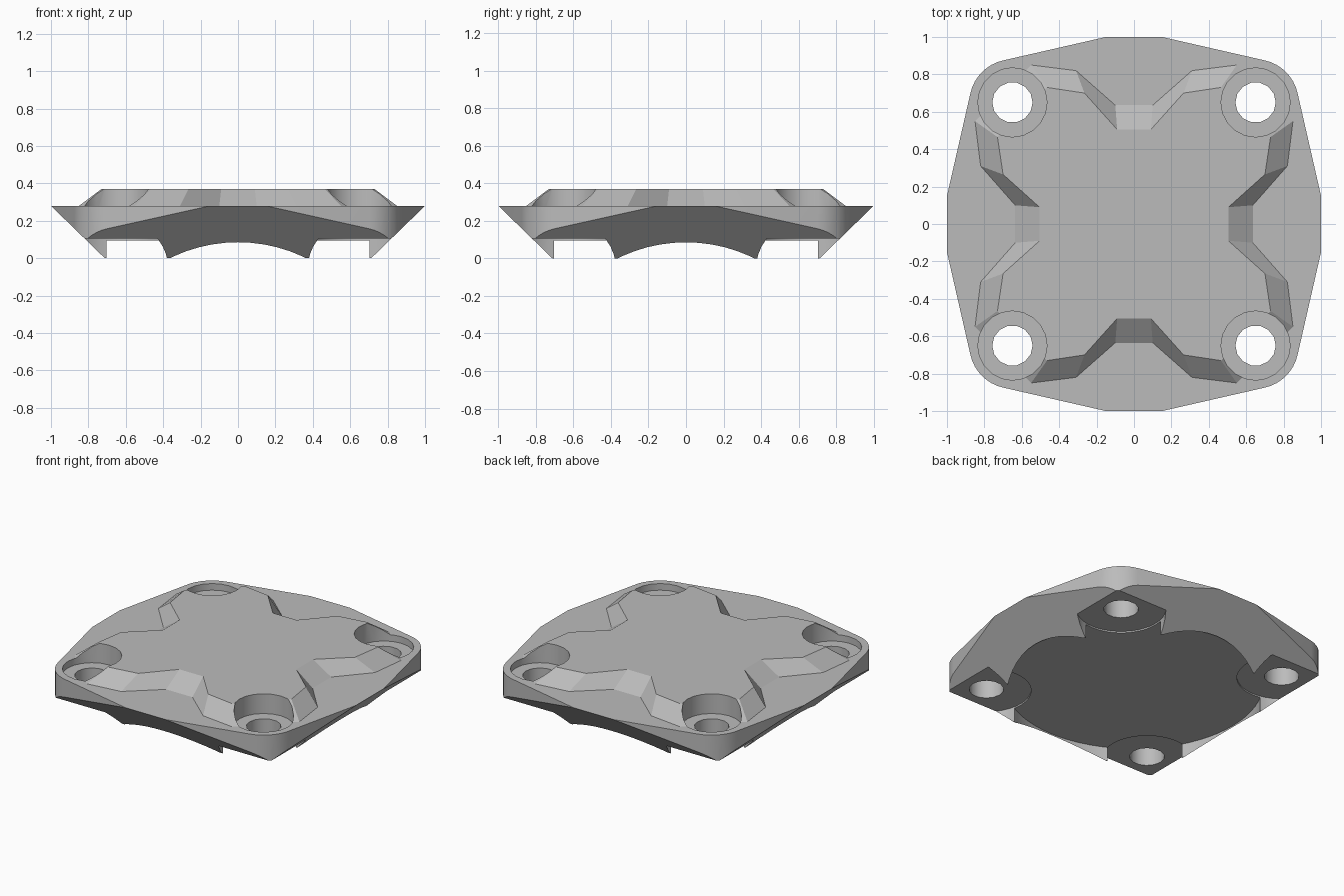
import bpy, bmesh, math
from mathutils import Matrix

if "Cube" in bpy.data.objects:
    bpy.data.objects.remove(bpy.data.objects["Cube"])

grey = bpy.data.materials.new("plain_grey")
grey.use_nodes = True
colour = (0.5, 0.5, 0.5, 1)
grey.diffuse_color = colour
grey.node_tree.nodes["Principled BSDF"].inputs["Base Color"].default_value = colour


def loft(name, rings):
    """Closed solid through (outline, height) rings of equal point count."""
    bm = bmesh.new()
    loops = [[bm.verts.new((x, y, z)) for x, y in pts] for pts, z in rings]
    bm.faces.new(loops[0])
    bm.faces.new(loops[-1])
    for low, high in zip(loops, loops[1:]):
        for i in range(len(low)):
            j = (i + 1) % len(low)
            bm.faces.new((low[i], low[j], high[j], high[i]))
    bmesh.ops.recalc_face_normals(bm, faces=bm.faces)
    mesh = bpy.data.meshes.new(name)
    bm.to_mesh(mesh)
    bm.free()
    mesh.materials.append(grey)
    obj = bpy.data.objects.new(name, mesh)
    bpy.context.collection.objects.link(obj)
    return obj


def turned(points):
    """Repeat a run of points around four quarter turns, counterclockwise."""
    out = []
    for k in range(4):
        c, s = [(1, 0), (0, 1), (-1, 0), (0, -1)][k]
        out += [(c * x - s * y, s * x + c * y) for x, y in points]
    return out


def circle(radius, count, cx=0, cy=0):
    return [(cx + radius * math.cos(math.tau * i / count),
             cy + radius * math.sin(math.tau * i / count)) for i in range(count)]


def cylinder(name, radius, low, high, count, cx=0, cy=0):
    ring = circle(radius, count, cx, cy)
    return loft(name, [(ring, low), (ring, high)])


def combine(target, tool, operation):
    """Apply a boolean and discard the tool."""
    mod = target.modifiers.new(operation, "BOOLEAN")
    mod.operation, mod.solver, mod.object = operation, "EXACT", tool
    bpy.context.view_layer.objects.active = target
    bpy.ops.object.modifier_apply(modifier=mod.name)
    bpy.data.objects.remove(tool)


RIM, TOP, PAD, BOLT = 0.28, 0.37, 0.105, 0.65

# Plate outline: shallow points at mid-sides, rounded corners around the bolts
corner = [(1.0, 0.15)]
for i in range(9):
    a = math.radians(13 + 64 * i / 8)
    corner.append((BOLT + 0.23 * math.cos(a), BOLT + 0.23 * math.sin(a)))
corner.append((0.15, 1.0))
outline = turned(corner)
plate = loft("cover_plate", [(outline, -0.1), (outline, RIM)])

# Sloping sides: an inverted square pyramid trims the plate
taper = loft("side_taper", [(turned([(0.712, 0.712)]), 0),
                            (turned([(1.0, 1.0)]), RIM),
                            (turned([(1.1, 1.1)]), 0.38)])
combine(plate, taper, "INTERSECT")

# Raised four-armed cross with sloping edges
base = turned([(0.635, 0.1), (0.82, 0.31), (0.85, 0.55),
               (0.55, 0.85), (0.31, 0.82), (0.1, 0.635)])
crest = turned([(0.505, 0.09), (0.7, 0.265), (0.73, 0.465),
                (0.465, 0.73), (0.265, 0.7), (0.09, 0.505)])
cross = loft("raised_cross", [(base, 0.2), (base, RIM), (crest, TOP)])
combine(plate, cross, "UNION")

# Round recess under the plate, leaving four skirts
combine(plate, cylinder("recess", 0.8, -0.2, 0.095, 72), "DIFFERENCE")

# Corner pads, bolt counterbores and bolt holes
for sx in (-1, 1):
    for sy in (-1, 1):
        x, y = sx * BOLT, sy * BOLT
        for name, radius, low, high, count in (
                ("pad_cut", 0.278, -0.2, PAD, 40),
                ("counterbore", 0.185, 0.235, 0.6, 20),
                ("bolt_hole", 0.108, -0.2, 0.6, 14)):
            combine(plate, cylinder(name, radius, low, high, count, x, y), "DIFFERENCE")

bpy.ops.object.select_all(action="DESELECT")
plate.select_set(True)
bpy.context.view_layer.objects.active = plate
bpy.ops.object.shade_smooth_by_angle(angle=math.radians(28))
